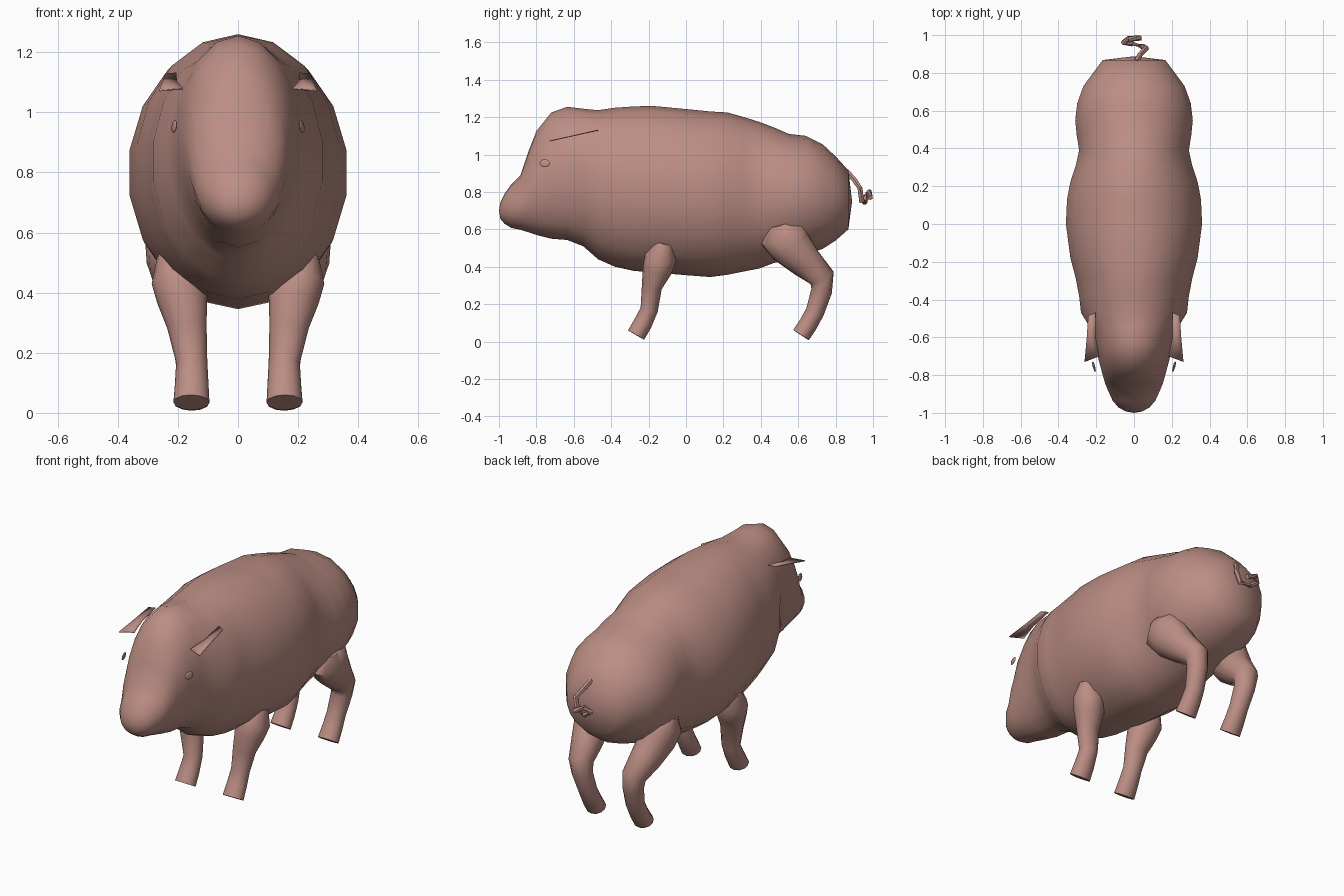
import bpy, bmesh, math
from mathutils import Vector

skin = bpy.data.materials.new("pink_skin")
skin.diffuse_color = (0.50, 0.27, 0.23, 1)


def finish(name, bm, angle=50):
    bmesh.ops.recalc_face_normals(bm, faces=bm.faces)
    me = bpy.data.meshes.new(name)
    bm.to_mesh(me)
    bm.free()
    ob = bpy.data.objects.new(name, me)
    bpy.context.collection.objects.link(ob)
    me.materials.append(skin)
    bpy.ops.object.select_all(action='DESELECT')
    ob.select_set(True)
    bpy.context.view_layer.objects.active = ob
    bpy.ops.object.shade_smooth_by_angle(angle=math.radians(angle))
    return ob


def skin_rings(bm, rings, start, end):
    """Bridge rings of points and close both ends with fans."""
    loops = [[bm.verts.new(p) for p in r] for r in rings]
    n = len(loops[0])
    for a, b in zip(loops, loops[1:]):
        for i in range(n):
            j = (i + 1) % n
            bm.faces.new((a[i], a[j], b[j], b[i]))
    for loop, tip in ((loops[0], start), (loops[-1], end)):
        t = bm.verts.new(tip)
        for i in range(n):
            bm.faces.new((loop[i], loop[(i + 1) % n], t))


def tube(name, path, sides, angle=50):
    """Limb along a path of (x, y, z, radius across, radius along)."""
    pts = [Vector(p[:3]) for p in path]
    rings = []
    for k, p in enumerate(path):
        d = (pts[min(k + 1, len(pts) - 1)] - pts[max(k - 1, 0)]).normalized()
        side = (Vector((1, 0, 0)) - d * d.x).normalized()
        fwd = d.cross(side)
        rings.append([pts[k] + side * p[3] * math.cos(t) + fwd * p[4] * math.sin(t)
                      for t in (2 * math.pi * i / sides for i in range(sides))])
    bm = bmesh.new()
    skin_rings(bm, rings, pts[0], pts[-1])
    return finish(name, bm, angle)


# Body and head: y, bottom, top, half width
sections = [
    (-0.992, 0.655, 0.745, 0.045), (-0.97, 0.63, 0.79, 0.085), (-0.935, 0.608, 0.84, 0.115),
    (-0.885, 0.598, 0.89, 0.138), (-0.845, 0.585, 1.01, 0.155), (-0.80, 0.57, 1.125, 0.168),
    (-0.72, 0.55, 1.225, 0.19), (-0.635, 0.543, 1.255, 0.207), (-0.55, 0.51, 1.245, 0.235),
    (-0.47, 0.44, 1.237, 0.285), (-0.38, 0.40, 1.25, 0.295), (-0.28, 0.378, 1.257, 0.315),
    (-0.18, 0.37, 1.26, 0.342), (0.0, 0.355, 1.243, 0.366), (0.13, 0.345, 1.23, 0.36),
    (0.22, 0.357, 1.225, 0.343), (0.31, 0.375, 1.20, 0.313), (0.39, 0.39, 1.175, 0.295),
    (0.47, 0.42, 1.145, 0.308), (0.55, 0.44, 1.11, 0.316), (0.64, 0.465, 1.10, 0.305),
    (0.73, 0.495, 1.055, 0.272), (0.80, 0.54, 0.99, 0.22), (0.868, 0.60, 0.915, 0.168)]
rings = []
for y, lo, hi, w in sections:
    rings.append([(w * math.sin(t), y, (lo + hi) / 2 + (hi - lo) / 2 * math.cos(t))
                  for t in (2 * math.pi * i / 18 for i in range(18))])
bm = bmesh.new()
skin_rings(bm, rings, (0, -1.0, 0.70), (0, 0.888, 0.75))
finish("body", bm, 48)

front_path = [(0.155, -0.267, 0.035, 0.06, 0.05), (0.154, -0.232, 0.095, 0.056, 0.05),
              (0.154, -0.197, 0.17, 0.052, 0.047), (0.17, -0.183, 0.29, 0.066, 0.054),
              (0.185, -0.155, 0.38, 0.085, 0.078), (0.205, -0.135, 0.45, 0.085, 0.085),
              (0.225, -0.115, 0.53, 0.045, 0.05)]
rear_path = [(0.155, 0.615, 0.035, 0.06, 0.05), (0.154, 0.655, 0.095, 0.056, 0.05),
             (0.154, 0.69, 0.16, 0.052, 0.05), (0.165, 0.725, 0.27, 0.058, 0.056),
             (0.172, 0.728, 0.34, 0.066, 0.07), (0.19, 0.645, 0.42, 0.085, 0.088),
             (0.21, 0.56, 0.51, 0.095, 0.115), (0.225, 0.515, 0.575, 0.085, 0.125),
             (0.24, 0.50, 0.63, 0.05, 0.06)]

for s, label in ((1, "right"), (-1, "left")):
    # Legs
    for name, path in (("front_leg", front_path), ("rear_leg", rear_path)):
        tube(f"{name}_{label}", [(s * p[0],) + p[1:] for p in path], 12)

    # Thin flat ear
    bm = bmesh.new()
    outline = [(0.205, -0.47, 1.13), (0.243, -0.485, 1.127), (0.25, -0.60, 1.101),
               (0.262, -0.73, 1.072), (0.183, -0.70, 1.079), (0.203, -0.60, 1.101)]
    bm.faces.new([bm.verts.new((s * x, y, z)) for x, y, z in outline])
    ear = finish(f"ear_{label}", bm, 30)
    thick = ear.modifiers.new("thickness", 'SOLIDIFY')
    thick.thickness = 0.005
    thick.offset = 0

    # Flattened oval eye
    bm = bmesh.new()
    bmesh.ops.create_uvsphere(bm, u_segments=12, v_segments=8, radius=1)
    for v in bm.verts:
        x, y, z = v.co
        v.co = (s * (0.212 + 0.006 * x + 0.007 * y - 0.003 * z),
                -0.755 + 0.028 * y, 0.953 + 0.021 * z)
    finish(f"eye_{label}", bm)

# Curly tail
tail = [(0.01, 0.86, 0.91), (0.035, 0.90, 0.865), (0.065, 0.93, 0.82), (0.045, 0.94, 0.75),
        (-0.01, 0.955, 0.745), (-0.055, 0.962, 0.775), (-0.03, 0.98, 0.80), (0.035, 0.985, 0.77)]
tube("tail", [p + (0.015, 0.015) for p in tail], 6, 40)
